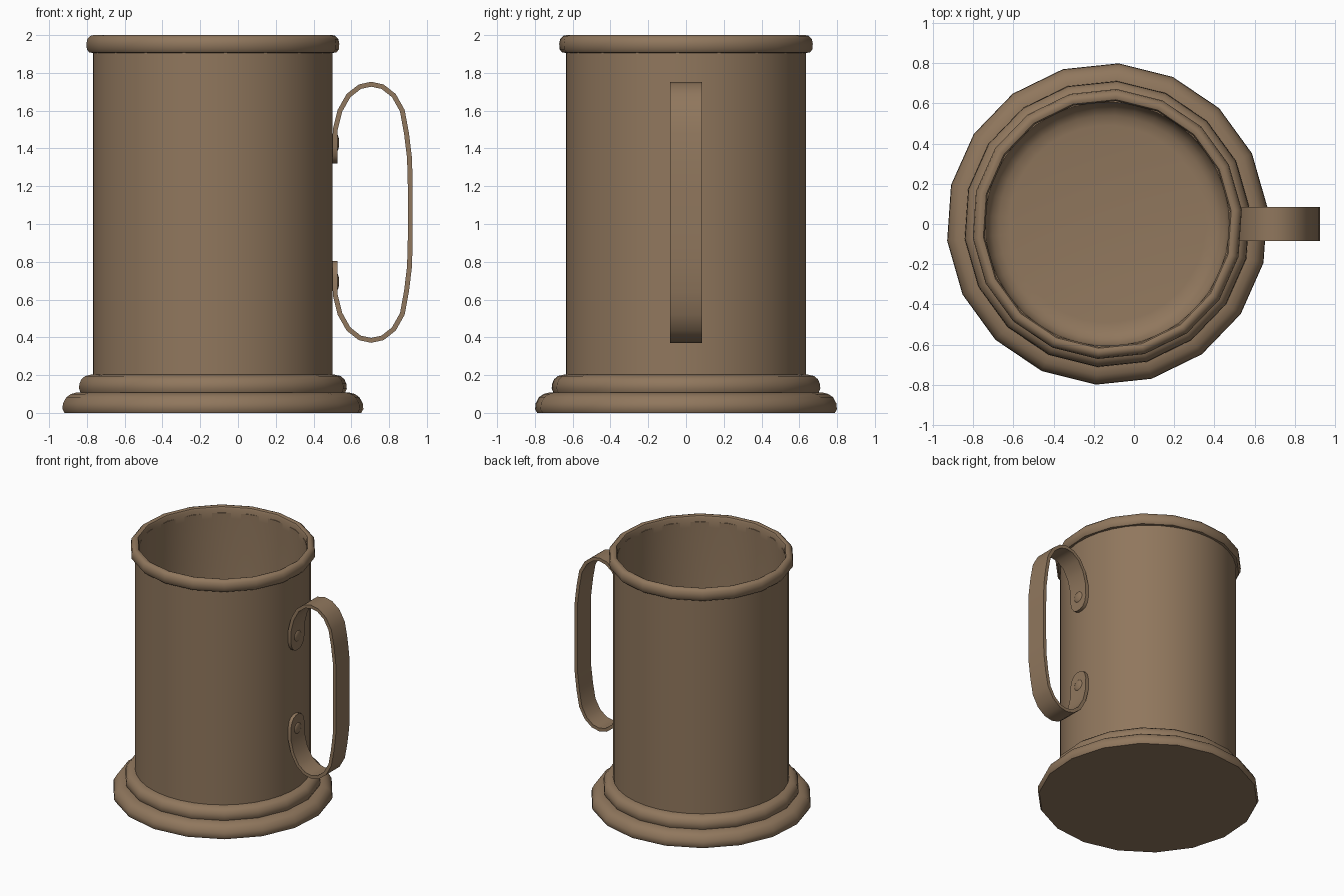
import bpy, bmesh, math

if "Cube" in bpy.data.objects:
    bpy.data.objects.remove(bpy.data.objects["Cube"])

CX = -0.133  # axis of the cup

mat = bpy.data.materials.new("warm brown")
mat.diffuse_color = (0.28, 0.185, 0.11, 1)
mat.use_nodes = True
mat.node_tree.nodes["Principled BSDF"].inputs["Base Color"].default_value = mat.diffuse_color


def finish(name, bm, angle):
    bmesh.ops.remove_doubles(bm, verts=bm.verts, dist=1e-5)
    bmesh.ops.recalc_face_normals(bm, faces=bm.faces)
    me = bpy.data.meshes.new(name)
    bm.to_mesh(me)
    bm.free()
    ob = bpy.data.objects.new(name, me)
    bpy.context.collection.objects.link(ob)
    me.materials.append(mat)
    bpy.ops.object.select_all(action='DESELECT')
    ob.select_set(True)
    bpy.context.view_layer.objects.active = ob
    bpy.ops.object.shade_smooth_by_angle(angle=math.radians(angle))
    return ob


def lathe(name, profile, segs, closed=False, angle=40):
    """Spin (radius, z) points round the cup axis."""
    bm = bmesh.new()
    rings = []
    for r, z in profile:
        if r == 0:
            rings.append([bm.verts.new((CX, 0, z))] * segs)
            continue
        ring = []
        for i in range(segs):
            a = math.radians(6) + 2 * math.pi * i / segs
            ring.append(bm.verts.new((CX + r * math.cos(a), r * math.sin(a), z)))
        rings.append(ring)
    pairs = list(zip(rings, rings[1:]))
    if closed:
        pairs.append((rings[-1], rings[0]))
    for a, b in pairs:
        for i in range(segs):
            j = (i + 1) % segs
            vs = list(dict.fromkeys((a[i], a[j], b[j], b[i])))
            bm.faces.new(vs)
    return finish(name, bm, angle)


# Stepped foot
lathe("foot", [(0, 0), (0.79, 0), (0.801, 0.02), (0.798, 0.05), (0.78, 0.083),
               (0.755, 0.1), (0.725, 0.108), (0.705, 0.109), (0.713, 0.13), (0.71, 0.155),
               (0.70, 0.178), (0.68, 0.195), (0.65, 0.202), (0.6, 0.202)], 18)

# Hollow cup with a rounded floor corner
lathe("cup_body", [(0.636, 0.15), (0.636, 1.95), (0.607, 1.95), (0.607, 0.31),
                   (0.60, 0.27), (0.575, 0.235), (0.54, 0.213), (0.49, 0.205), (0, 0.205)], 36)

# Rolled rim
lathe("rim", [(0.63, 1.905), (0.658, 1.908), (0.671, 1.925), (0.673, 1.955), (0.668, 1.98),
              (0.652, 1.996), (0.635, 2.0), (0.62, 1.994), (0.613, 1.98), (0.613, 1.905)],
      18, closed=True)

# Strap handle: upper half path as (x, z, half width), mirrored about z = MID
MID, T = 1.062, 0.013
half = [(0.513, 1.32, 0.02), (0.513, 1.333, 0.05), (0.513, 1.36, 0.072), (0.513, 1.405, 0.085),
        (0.515, 1.50, 0.085), (0.54, 1.60, 0.085), (0.585, 1.68, 0.085), (0.645, 1.727, 0.085),
        (0.705, 1.74, 0.085), (0.765, 1.727, 0.085), (0.825, 1.68, 0.085), (0.87, 1.60, 0.085),
        (0.892, 1.48, 0.085), (0.908, 1.35, 0.085), (0.912, 1.2, 0.085)]
path = half + [(x, 2 * MID - z, w) for x, z, w in reversed(half)]
bm = bmesh.new()
prev = first = None
for i, (x, z, w) in enumerate(path):
    a, b = path[max(i - 1, 0)], path[min(i + 1, len(path) - 1)]
    dx, dz = b[0] - a[0], b[1] - a[1]
    n = math.hypot(dx, dz)
    nx, nz = -dz / n * T, dx / n * T
    ring = [bm.verts.new((x + s * nx, y, z + s * nz))
            for s, y in ((1, -w), (1, w), (-1, w), (-1, -w))]
    if prev:
        for k in range(4):
            bm.faces.new((prev[k], prev[(k + 1) % 4], ring[(k + 1) % 4], ring[k]))
    first = first or ring
    prev = ring
bm.faces.new(first)
bm.faces.new(prev)
finish("handle", bm, 35)

# Domed rivets on the handle tabs
for label, z in (("upper", 1.43), ("lower", 2 * MID - 1.43)):
    bm = bmesh.new()
    bmesh.ops.create_uvsphere(bm, u_segments=14, v_segments=8, radius=1)
    for v in bm.verts:
        v.co = (0.522 + v.co.z * 0.014, v.co.x * 0.045, z + v.co.y * 0.045)
    finish(label + "_rivet", bm, 60)
